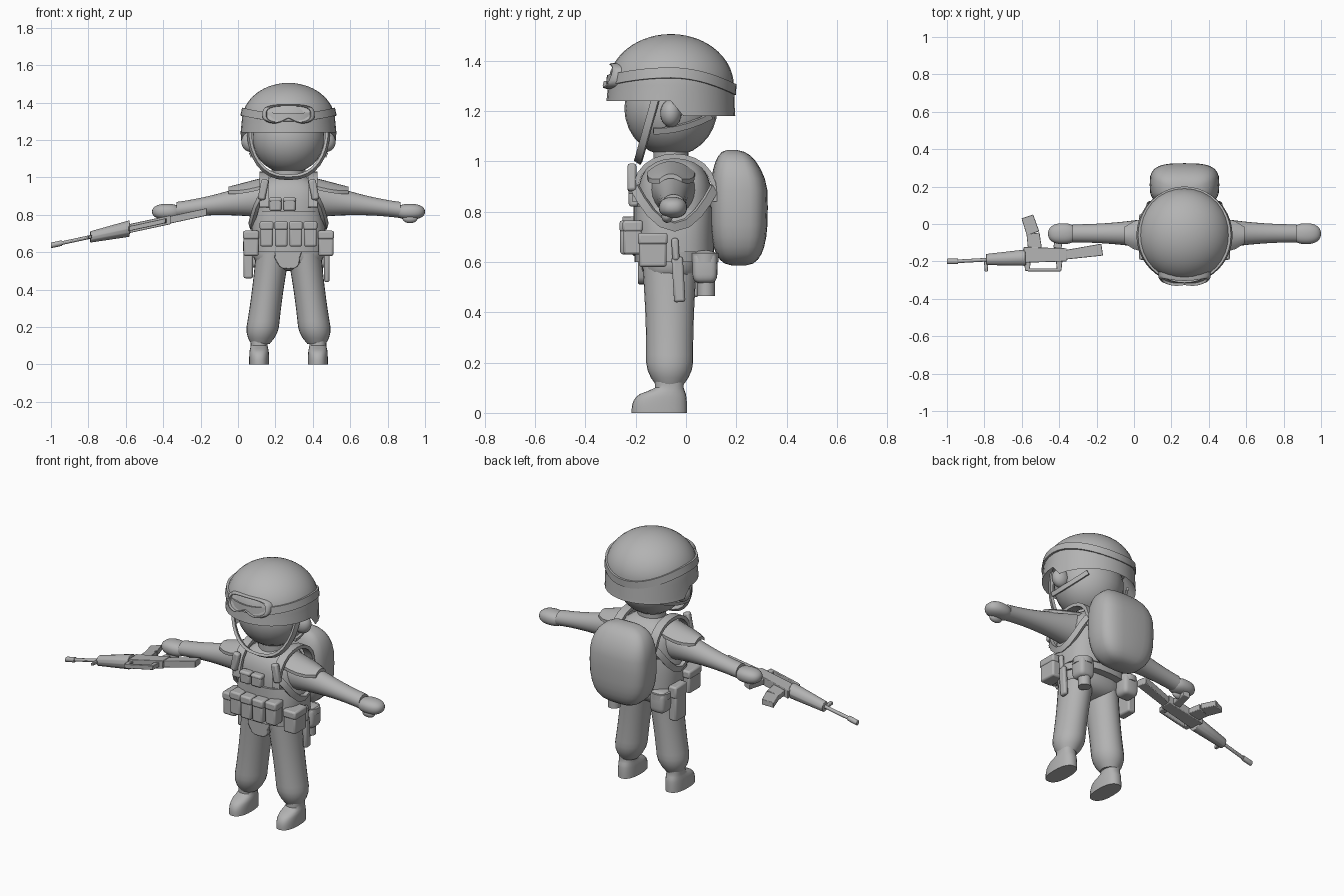
import bpy, bmesh
from math import sin, cos, pi, tau, exp, copysign, radians
from mathutils import Vector, Matrix

cube = bpy.data.objects.get("Cube")
if cube:
    bpy.data.objects.remove(cube)

CX, CY = .27, -.06   # body centre line
parts = []
shade = .45
grey = bpy.data.materials.new("plain_grey")
grey.use_nodes = True
grey.diffuse_color = (shade, shade, shade, 1)
grey.node_tree.nodes["Principled BSDF"].inputs["Base Color"].default_value = grey.diffuse_color


def finish(name, bm, bevel=0):
    bmesh.ops.recalc_face_normals(bm, faces=bm.faces)
    mesh = bpy.data.meshes.new(name)
    bm.to_mesh(mesh)
    bm.free()
    mesh.materials.append(grey)
    part = bpy.data.objects.new(name, mesh)
    bpy.context.collection.objects.link(part)
    if bevel:
        modifier = part.modifiers.new("Bevel", "BEVEL")
        modifier.width, modifier.segments = bevel, 2
    parts.append(part)
    return part


def skin(name, rings, closed=False, bevel=0):
    """Bridge rings of points into a solid; cap the ends unless closed."""
    bm = bmesh.new()
    rings = [[bm.verts.new(point) for point in ring] for ring in rings]
    pairs = list(zip(rings, rings[1:]))
    if closed:
        pairs.append((rings[-1], rings[0]))
    else:
        bm.faces.new(rings[0])
        bm.faces.new(rings[-1])
    count = len(rings[0])
    for a, b in pairs:
        for i in range(count):
            j = (i + 1) % count
            bm.faces.new((a[i], a[j], b[j], b[i]))
    return finish(name, bm, bevel)


def signed_power(value, power):
    return copysign(abs(value) ** (2 / power), value)


def oval(count, ru, rv, power=2):
    angles = [tau * i / count for i in range(count)]
    return [(ru * signed_power(cos(a), power), rv * signed_power(sin(a), power)) for a in angles]


def span(steps):
    return [i / steps for i in range(steps + 1)]


def loft(name, section, steps=8, axis="z", power=2, count=24):
    """section(t) gives centre, half width and half depth along the part."""
    rings = []
    for t in span(steps):
        centre, ru, rv = section(t)
        rings.append([Vector(centre) + Vector((u, v, 0) if axis == "z" else (0, u, v))
                      for u, v in oval(count, ru, rv, power)])
    return skin(name, rings, False)


def rounded(name, centre, radii, power=2, steps=14):
    """Rounded solid: a sphere for power two, boxier above."""
    def section(t):
        a = (t - .5) * pi * .96
        spread = abs(cos(a)) ** (2 / power)
        rise = signed_power(sin(a), power) * radii[2]
        return Vector(centre) + Vector((0, 0, rise)), radii[0] * spread, radii[1] * spread
    return loft(name, section, steps, power=power)


def box(name, centre, size, bevel=.01, tilt=0, axis="Y"):
    bm = bmesh.new()
    bmesh.ops.create_cube(bm, size=1)
    bm.transform(Matrix.Translation(centre) @ Matrix.Rotation(tilt, 4, axis) @ Matrix.Diagonal((*size, 1)))
    return finish(name, bm, bevel)


def pouch(name, centre, size):
    """Pocket with a slightly larger lid on its top."""
    width, depth, height = size
    x, y, z = centre
    box(name, centre, size)
    box(name + "_lid", (x, y, z + height * .36), (width * 1.08, depth * 1.08, height * .35))


def strap(name, points, centre, width, thick, closed=False):
    """Flat band along a path, facing away from a centre."""
    points = [Vector(p) for p in points]
    last = len(points) - 1
    rings = []
    for i, p in enumerate(points):
        ahead = points[(i + 1) % len(points)] if closed else points[min(i + 1, last)]
        behind = points[i - 1] if closed or i else p
        along = (ahead - behind).normalized()
        side = along.cross(p - Vector(centre)).normalized()
        out = side.cross(along).normalized()
        rings.append([p + side * a * width / 2 + out * b * thick / 2
                      for a, b in ((-1, -1), (1, -1), (1, 1), (-1, 1))])
    return skin(name, rings, closed)


# Head, neck and helmet
rounded("head", (CX, CY, 1.21), (.195, .185, .19))
loft("neck", lambda t: ((CX, CY, .96 + t / 8), .08, .07), 1)


def helmet_section(t):
    a = t * 1.85 - .32
    if t == 0:
        return (CX, CY, 1.3), .2, .2
    radius = .25 * cos(a) if a > 0 else .25 - a / 50
    return (CX, CY, 1.3 + .205 * sin(a)), radius, radius


helmet = loft("helmet", lambda t: helmet_section(max(0, t * 1.1 - .1)) if t else helmet_section(0),
              20, count=32)
for v in helmet.data.vertices:
    if v.co.z < 1.26:   # the rim drops behind the ears
        v.co.z -= .06 * max(0, min(1, (v.co.y - CY) * 20))

# Goggle band that rises over the ears
band = []
for t in span(40)[:-1]:
    c, s = cos(tau * t), sin(tau * t)
    z = 1.35 - s * s * (.065 if s > 0 else .03)
    radius = .242 + (1.35 - z) / 10
    band.append((CX + radius * c, CY + radius * s, z))
strap("goggle_band", band, (CX, CY, 1.3), .042, .022, True)

# Goggles: curved frame with a nose notch and a sunken lens
frame = [(u, v * (1 - .6 * exp(-(u / .04) ** 2)) if v < 0 else v) for u, v in oval(36, .14, .053, 3)]
skin("goggles", [[(CX + u * k, y + 1.4 * (u * k) ** 2 + .3 * v, 1.337 + v * k) for u, v in frame]
                 for k, y in ((1, -.24), (1, -.31), (.93, -.32), (.86, -.32), (.83, -.305))])


# Torso, vest, pelvis and belt
def torso_section(t):
    taper = 1 - .55 * t ** 8
    return (CX, -.045, .6 + .41 * t), .185 * taper, .15 * taper


loft("torso", torso_section, 12, power=2.7, count=28)
loft("vest", lambda t: ((CX, -.048, .64 + .18 * t), .2 - .02 * t ** 3, .16), 6, power=2.7, count=28)
rounded("pelvis", (CX, CY, .6), (.19, .12, .1), 2.5)
loft("belt", lambda t: ((CX, CY, .6 + t / 25), .2, .145), 1, power=2.4)
flap = [(u * (1 if v > 0 else .8), v) for u, v in oval(16, .075, .06, 3)]
skin("groin_flap", [[(CX + u, y, .57 + v) for u, v in flap] for y in (-.19, -.16)], bevel=.005)


# Backpack, leaning in toward the top
def backpack_section(t):
    a = (t - .5) * pi * .94
    spread = cos(a) ** .6
    lean = max(0, t - .6) / 15
    return ((CX, .21 - lean, .815 + .23 * signed_power(sin(a), 2.6)),
            (.18 + t / 80) * spread, (.115 - lean) * spread)


loft("backpack", backpack_section, 14, power=3.2, count=28)

# Front magazine pouches and small chest pouches
for i in range(4):
    offset = i - 1.5
    pouch(f"magazine_pouch_{i + 1}", (CX + offset * .078, -.23 + abs(offset) / 80, .695), (.068, .075, .13))
for i in range(2):
    pouch(f"chest_pouch_{i + 1}", (.2 + i * .075, -.205, .855), (.065, .045, .07))


# Shoulder cap: an arched plate over the sleeve
def cap_ring(t, at):
    width = .095 - .05 * t ** 3
    height = 1 - .05 * t
    arc = [(width * k / 4, height - width * .45 * (k / 4) ** 2) for k in range(-4, 5)]
    loop = arc + [(y, z - .018) for y, z in reversed(arc)]
    return [at(.13 + .19 * t, CY + y, z) for y, z in loop]


def leg_radius(t):
    return .09 - .04 * max(0, 1 - 5 * t) ** 2 - .006 * sin(pi * t)


def boot_toe(t):
    return max(0, 1 - (t / .6) ** 3) ** .5


# Everything mirrored on both sides
for side, s in (("left", 1), ("right", -1)):
    def at(dx, y, z):
        return CX + s * dx, y, z

    # Limbs
    loft(side + "_leg", lambda t: (at(.15 - .065 * t, CY - .005, .11 + .48 * t),
                                   leg_radius(t), leg_radius(t) + .004 + t / 70), 16)
    loft(side + "_boot", lambda t: (at(.157, -.066 - .04 * boot_toe(t), .15 * t),
                                    .045 + boot_toe(t) / 120, .057 + .053 * boot_toe(t)), 12, power=2.4)
    loft(side + "_arm", lambda t: (at(.12 + .48 * t, -.05, .89 - .065 * t),
                                   .048 + .045 * (1 - t) ** 2, .043 + .065 * (1 - t) ** 2), 12, axis="x")
    rounded(side + "_hand", at(.65, -.052, .816), (.08, .056, .042), 2.3)
    rounded(side + "_thumb", at(.65, -.075, .78), (.04, .022, .025))
    skin(side + "_shoulder_cap", [cap_ring(t, at) for t in span(4)])

    # Headset and chin straps
    rounded(side + "_ear_cup", at(.2, CY, 1.19), (.052, .042, .055))
    strap(side + "_chin_strap", [at(.21 * cos(a) ** .8, -.12 - .07 * sin(a), 1.25 - .25 * sin(a))
                                 for a in (t * pi / 2 for t in span(8))], (CX, CY, 1.2), .03, .016)
    strap(side + "_nape_strap", [at(.2 - .06 * t * t, -.13 + .23 * t, 1.12 + .06 * t * t) for t in span(5)],
          (CX, CY, 1.2), .025, .014)

    # Harness and gear
    strap(side + "_shoulder_strap", [at(.13, -.045 - .16 * cos(pi * t), .84 + .18 * sin(pi * t) ** .7)
                                     for t in span(12)], at(.13, -.045, .8), .05, .02)
    strap(side + "_side_strap", [at(.13 + .07 * sin(pi * t), -.045 - .16 * cos(pi * t),
                                    .74 + .16 * cos(pi * t) ** 2) for t in span(10)],
          (CX, CY, .8), .035, .02)
    box(side + "_chest_clip", at(.135, -.215, .935), (.04, .035, .11), tilt=s * -.2)
    pouch(side + "_hip_pouch", at(.2, -.132, .645), (.08, .11, .13))
    rounded(side + "_canteen", at(.155, .075, .58), (.05, .05, .065), 4)
    loft(side + "_canteen_lid", lambda t: (at(.155, .075, .6 + t * .035), .055, .055), 1)

# Left knife and cup, right holster
box("knife_sheath", (CX + .205, -.03, .53), (.028, .045, .18), tilt=.06, axis="X")
box("knife_handle", (CX + .21, -.042, .65), (.025, .028, .09), tilt=.06, axis="X")
loft("canteen_cup", lambda t: ((CX + .15, .08, .465 + t * .08), .035, .035), 1)
pouch("holster", (CX - .215, 0, .56), (.05, .1, .2))


# Rifle lying on its side, sloping down toward the muzzle
def beam(name, start, end, first, second, thick=0):
    """Tapered bar; round unless a flat thickness is given."""
    start, end = Vector(start), Vector(end)
    across = (end - start).normalized().orthogonal()
    corners = [(-1, -1), (1, -1), (1, 1), (-1, 1)] if thick else oval(12, 1, 1)
    rings = []
    for point, width in ((start, first), (end, second)):
        ring = []
        for u, v in corners:
            x, y = point + across * u * width
            ring.append((x, y, .636 + .215 * (x + 1) + v * (thick or width)))
        rings.append(ring)
    skin("rifle_" + name, rings, bevel=.003)


beam("muzzle", (-1, -.2), (-.94, -.2), .015, .015)
beam("barrel", (-.95, -.2), (-.77, -.19), .01, .01)
beam("handguard", (-.79, -.19), (-.58, -.18), .03, .044)
beam("sight", (-.79, -.2), (-.79, -.255), .012, .008, .008)
beam("receiver", (-.59, -.165), (-.36, -.165), .042, .035, .024)
beam("handle_bar", (-.57, -.245), (-.39, -.245), .008, .008, .013)
beam("handle_front", (-.57, -.2), (-.57, -.25), .018, .012, .013)
beam("handle_rear", (-.4, -.19), (-.4, -.25), .018, .012, .013)
beam("magazine", (-.53, -.13), (-.54, -.05), .037, .035, .016)
beam("magazine_end", (-.54, -.05), (-.57, .04), .035, .033, .016)
beam("grip", (-.41, -.13), (-.39, -.02), .022, .02, .016)
beam("stock", (-.37, -.165), (-.17, -.137), .025, .032, .02)

# Smooth shading with sharp edges kept
bpy.ops.object.select_all(action="DESELECT")
for part in parts:
    part.select_set(True)
bpy.context.view_layer.objects.active = parts[0]
bpy.ops.object.shade_smooth_by_angle(angle=radians(40))
